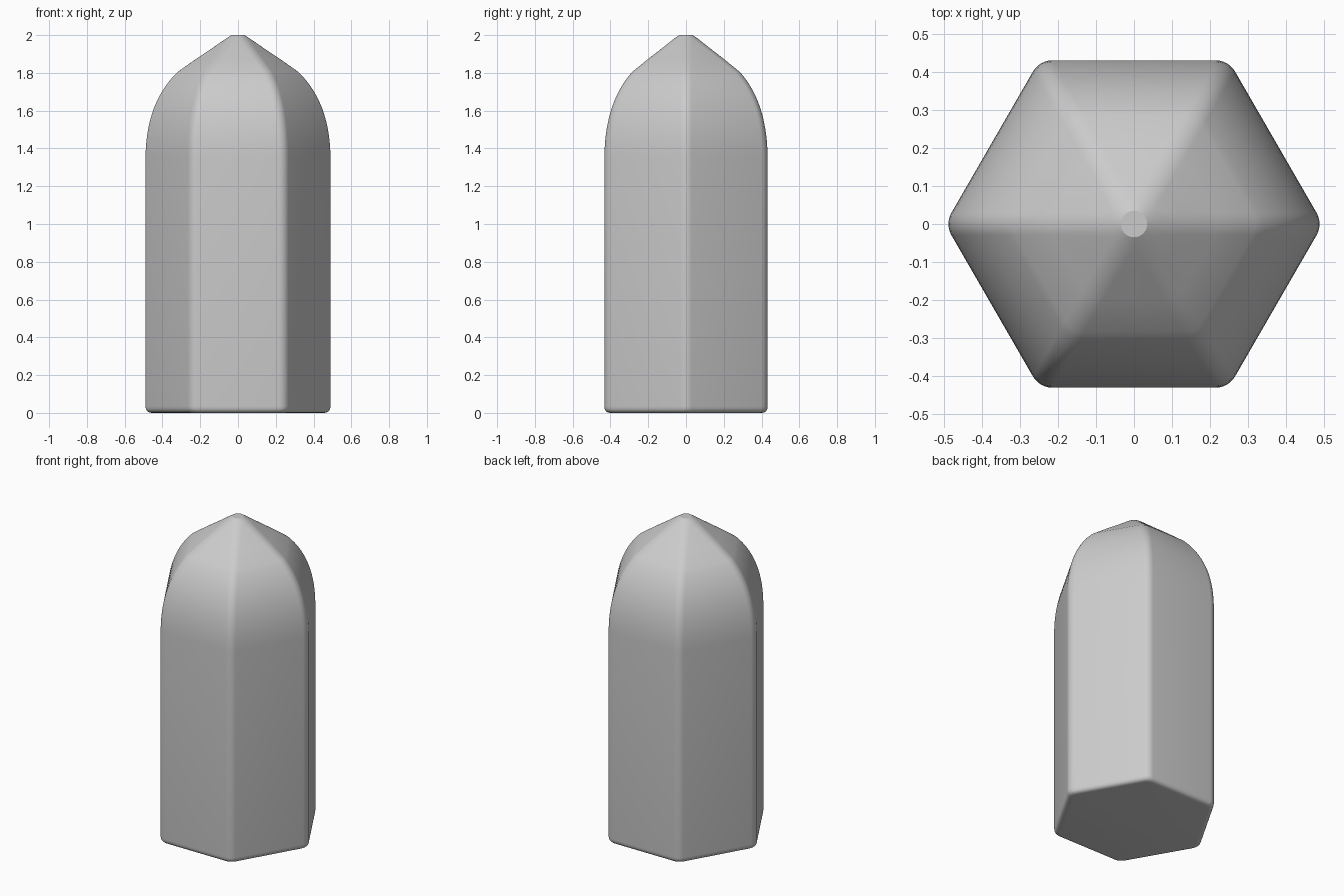
import bpy, bmesh, math

if "Cube" in bpy.data.objects:
    bpy.data.objects.remove(bpy.data.objects["Cube"])

CORNER = 0.06   # rounding of the six upright edges
C30 = math.cos(math.radians(30))


def section(apothem, steps=6):
    """Rounded hexagon with corners on the x axis, as (x, y) points."""
    r = min(CORNER, apothem)
    core = (apothem - r) / C30
    pts = []
    for k in range(6):
        mid = math.radians(60 * k)
        for s in range(steps + 1):
            a = mid + math.radians(-30 + 60 * s / steps)
            # stay just short of the flats so points never coincide
            a = mid + (a - mid) * 0.97
            pts.append((core * math.cos(mid) + r * math.cos(a),
                        core * math.sin(mid) + r * math.sin(a)))
    return pts


def bezier(p0, p1, p2, n):
    out = []
    for i in range(n + 1):
        t = i / n
        out.append(tuple((1 - t) ** 2 * a + 2 * t * (1 - t) * b + t * t * c
                         for a, b, c in zip(p0, p1, p2)))
    return out


# profile as (distance from axis to flat, height)
profile = bezier((0.40, 0.0), (0.432, 0.0), (0.432, 0.035), 5)      # base edge
profile += bezier((0.432, 1.36), (0.428, 1.645), (0.285, 1.805), 14)  # shoulder
profile += [(0.20, 1.874), (0.12, 1.936), (0.065, 1.98), (0.035, 2.0)]  # point

# hexagonal body lofted from the profile
bm = bmesh.new()
rings = [[bm.verts.new((x, y, z)) for x, y in section(a)] for a, z in profile]
n = len(rings[0])
for lo, hi in zip(rings, rings[1:]):
    for i in range(n):
        j = (i + 1) % n
        bm.faces.new((lo[i], lo[j], hi[j], hi[i]))
bm.faces.new(rings[0][::-1])
bm.faces.new(rings[-1])
bmesh.ops.recalc_face_normals(bm, faces=bm.faces)

mesh = bpy.data.meshes.new("hexagonal_body")
bm.to_mesh(mesh)
bm.free()
body = bpy.data.objects.new("hexagonal_body", mesh)
bpy.context.collection.objects.link(body)
bpy.context.view_layer.objects.active = body
body.select_set(True)
bpy.ops.object.shade_smooth_by_angle(angle=math.radians(25))
